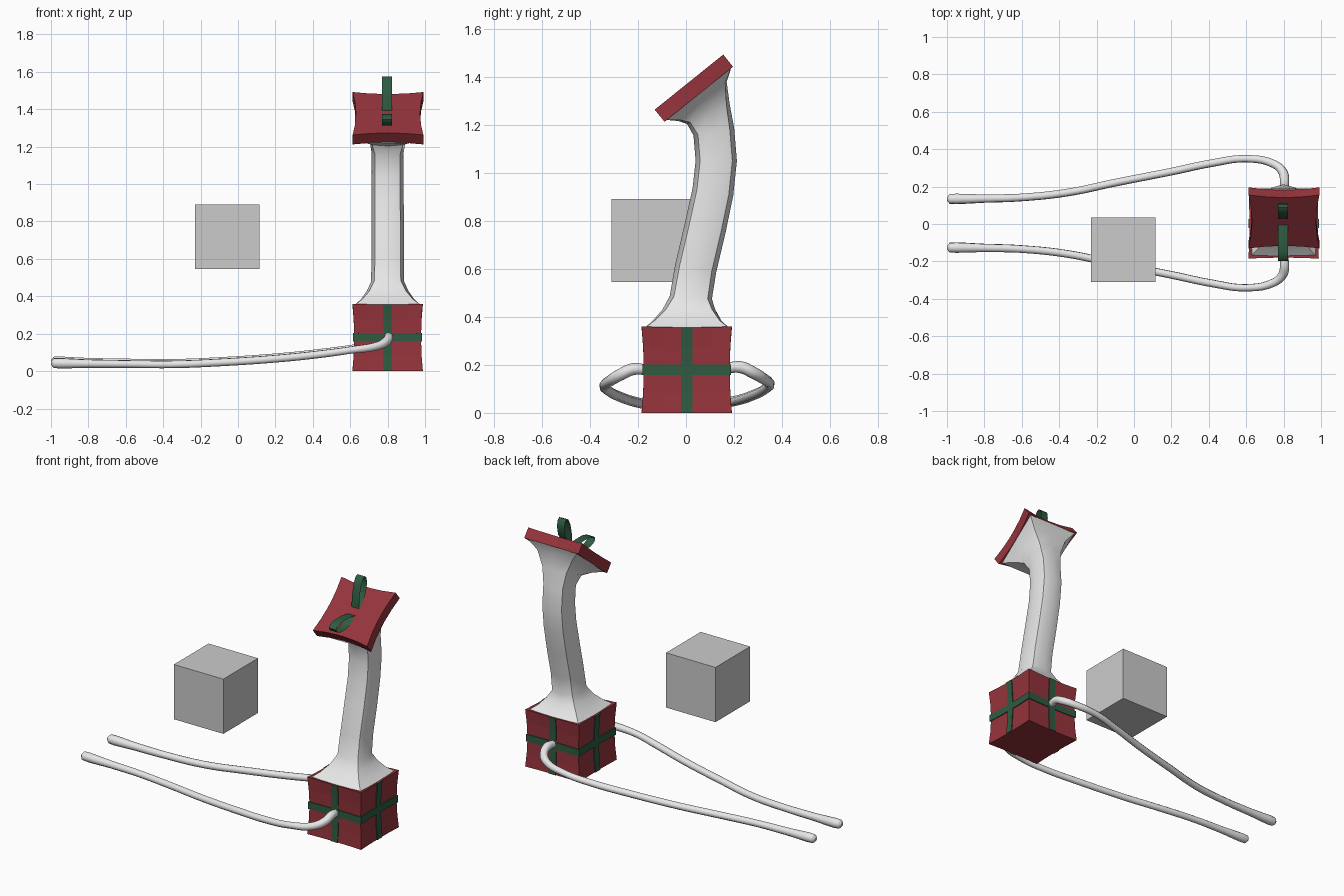
import bpy, bmesh, math
from mathutils import Matrix, Vector

if "Cube" in bpy.data.objects:
    bpy.data.objects.remove(bpy.data.objects["Cube"])

CX = 0.80  # x of the gift box column


def material(name, rgb):
    m = bpy.data.materials.new(name)
    m.diffuse_color = (*rgb, 1)
    m.use_nodes = True
    m.node_tree.nodes["Principled BSDF"].inputs["Base Color"].default_value = m.diffuse_color
    return m


RED = material("wrapping_red", (0.30, 0.034, 0.044))
GREEN = material("ribbon_green", (0.028, 0.105, 0.052))
WHITE = material("soft_white", (0.80, 0.80, 0.80))
GREY = material("plain_grey", (0.60, 0.60, 0.60))


def add_object(name, bm, mats, matrix=Matrix(), smooth=None):
    me = bpy.data.meshes.new(name)
    bm.to_mesh(me)
    bm.free()
    for m in mats:
        me.materials.append(m)
    ob = bpy.data.objects.new(name, me)
    bpy.context.collection.objects.link(ob)
    ob.matrix_world = matrix
    if smooth:
        shade(ob, smooth)
    return ob


def shade(ob, angle):
    bpy.ops.object.select_all(action='DESELECT')
    ob.select_set(True)
    bpy.context.view_layer.objects.active = ob
    bpy.ops.object.shade_smooth_by_angle(angle=math.radians(angle))


def pinched_box(name, hx, hy, hz, pinch, matrix, bands):
    """Box with flared corners, and raised ribbon bands on its sides."""
    bm = bmesh.new()
    bmesh.ops.create_cube(bm, size=2)
    for axis in range(3):
        n = Vector((0, 0, 0))
        n[axis] = 1
        for d in (-0.55, -0.125, 0.125, 0.55):
            bmesh.ops.bisect_plane(bm, geom=bm.verts[:] + bm.edges[:] + bm.faces[:],
                                   plane_co=n * d, plane_no=n)
    bm.normal_update()

    def is_band(f):
        c = f.calc_center_median()
        side = c.x if abs(c.y) > abs(c.x) else c.y
        return abs(f.normal.z) < 0.5 and (abs(c.z) < 0.13 or abs(side) < 0.13)

    if bands:
        strip = [f for f in bm.faces if is_band(f)]
        new = bmesh.ops.extrude_face_region(bm, geom=strip)["geom"]
        for v in new:
            if isinstance(v, bmesh.types.BMVert):
                v.co.x *= 1.03
                v.co.y *= 1.03
        for f in bm.faces:
            c = f.calc_center_median()
            f.material_index = int(max(abs(c.x), abs(c.y)) > 1.005)
    # pull the middle of every side inwards
    for v in bm.verts:
        x, y, z = (max(-1, min(1, c)) for c in v.co)
        v.co.x *= hx - pinch * (0.4 * (1 - y * y) + 0.7 * (1 - z * z) * bands
                                + 0.6 * (1 - y * y) * (not bands))
        v.co.y *= hy - pinch * (0.4 * (1 - x * x) + 0.7 * (1 - z * z) * bands
                                + 0.6 * (1 - x * x) * (not bands))
        v.co.z *= hz - (0.004 * (2 - x * x - y * y) if z > 0 and bands else 0)
    bmesh.ops.recalc_face_normals(bm, faces=bm.faces[:])
    return add_object(name, bm, [RED, GREEN], matrix)


# gift box with ribbon
pinched_box("gift_box", 0.188, 0.188, 0.18, 0.013,
            Matrix.Translation((CX, 0.003, 0.18)), True)

# tilted lid
TILT = math.radians(38.8)
pinched_box("lid", 0.189, 0.183, 0.0325, 0.017,
            Matrix.Translation((CX + 0.002, 0.0328, 1.352)) @ Matrix.Rotation(TILT, 4, 'X'),
            False)

# neck: square flare on the box, bent tube, square flare under the lid
# (y, z, half size, tilt in degrees, corner fullness)
RINGS = [(.003, .352, .178, 0, 1), (.005, .385, .142, 0, .95), (.012, .43, .110, 0, .88),
         (.020, .48, .088, -4, .80), (.040, .60, .087, -10, .78), (.080, .77, .087, -13, .78),
         (.112, .92, .086, -10, .78), (.126, 1.05, .086, 0, .78), (.116, 1.17, .086, 10, .78),
         (.093, 1.245, .098, 25, .85), (.068, 1.297, .130, 38.8, .94),
         (.053, 1.329, .174, 38.8, 1)]
bm = bmesh.new()
loops = []
for y, z, h, t, k in RINGS:
    rot = Matrix.Rotation(math.radians(t), 3, 'X')
    shape = [(1, 0), (k, k), (0, 1), (-k, k), (-1, 0), (-k, -k), (0, -1), (k, -k)]
    loops.append([bm.verts.new(Vector((CX, y, z)) + rot @ Vector((a * h, b * h, 0)))
                  for a, b in shape])
for lo, hi in zip(loops, loops[1:]):
    for i in range(8):
        j = (i + 1) % 8
        bm.faces.new((lo[i], lo[j], hi[j], hi[i]))
bm.faces.new(loops[0][::-1])
bm.faces.new(loops[-1])
add_object("neck", bm, [WHITE], smooth=40)

# bow: two thin ribbon loops mirrored about the lid normal
LOOP = [(.030, 1.393), (.034, 1.46), (.050, 1.53), (.070, 1.568), (.088, 1.576),
        (.104, 1.562), (.110, 1.525), (.098, 1.47), (.072, 1.43), (.040, 1.400)]
centre = Vector((0.0125, 1.3775))
slope = Vector((math.cos(TILT), math.sin(TILT)))
for name, flip in (("bow_loop_back", False), ("bow_loop_front", True)):
    bm = bmesh.new()
    pairs = []
    for p in LOOP:
        v = Vector(p) - centre
        if flip:
            v -= 2 * v.dot(slope) * slope
        v += centre
        pairs.append([bm.verts.new((CX + s * 0.026 - 0.003, v.x, v.y)) for s in (-1, 1)])
    for a, b in zip(pairs, pairs[1:]):
        quad = (a[0], a[1], b[1], b[0])
        bm.faces.new(quad[::-1] if flip else quad)
    add_object(name, bm, [GREEN], smooth=40)

# long trailing arms (x, distance from centre line, z, radius)
ARM = [(.80, .17, .180, .022), (.805, .225, .182, .025), (.795, .275, .160, .025),
       (.745, .318, .135, .023), (.60, .345, .112, .020), (.42, .322, .088, .021),
       (.20, .276, .066, .021), (-.10, .217, .046, .021), (-.35, .165, .036, .021),
       (-.60, .138, .038, .021), (-.80, .132, .040, .023), (-.95, .130, .042, .029),
       (-.985, .130, .043, .027), (-1.0, .130, .043, .010)]
for name, side, lift in (("front_arm", -1, 0), ("back_arm", 1, 0.008)):
    cu = bpy.data.curves.new(name, 'CURVE')
    cu.dimensions = '3D'
    cu.bevel_depth = 1
    cu.bevel_resolution = 2
    cu.resolution_u = 5
    cu.use_fill_caps = True
    sp = cu.splines.new('BEZIER')
    sp.bezier_points.add(len(ARM) - 1)
    for bp, (x, y, z, r) in zip(sp.bezier_points, ARM):
        bp.co = (x, side * y + 0.004, z + lift)
        bp.radius = r
        bp.handle_left_type = bp.handle_right_type = 'AUTO'
    cu.materials.append(WHITE)
    ob = bpy.data.objects.new(name, cu)
    bpy.context.collection.objects.link(ob)
    bpy.ops.object.select_all(action='DESELECT')
    ob.select_set(True)
    bpy.context.view_layer.objects.active = ob
    bpy.ops.object.convert(target='MESH')
    shade(bpy.context.view_layer.objects.active, 50)

# floating cube
bm = bmesh.new()
bmesh.ops.create_cube(bm, size=0.345)
add_object("floating_cube", bm, [GREY], Matrix.Translation((-0.058, -0.137, 0.718)))
